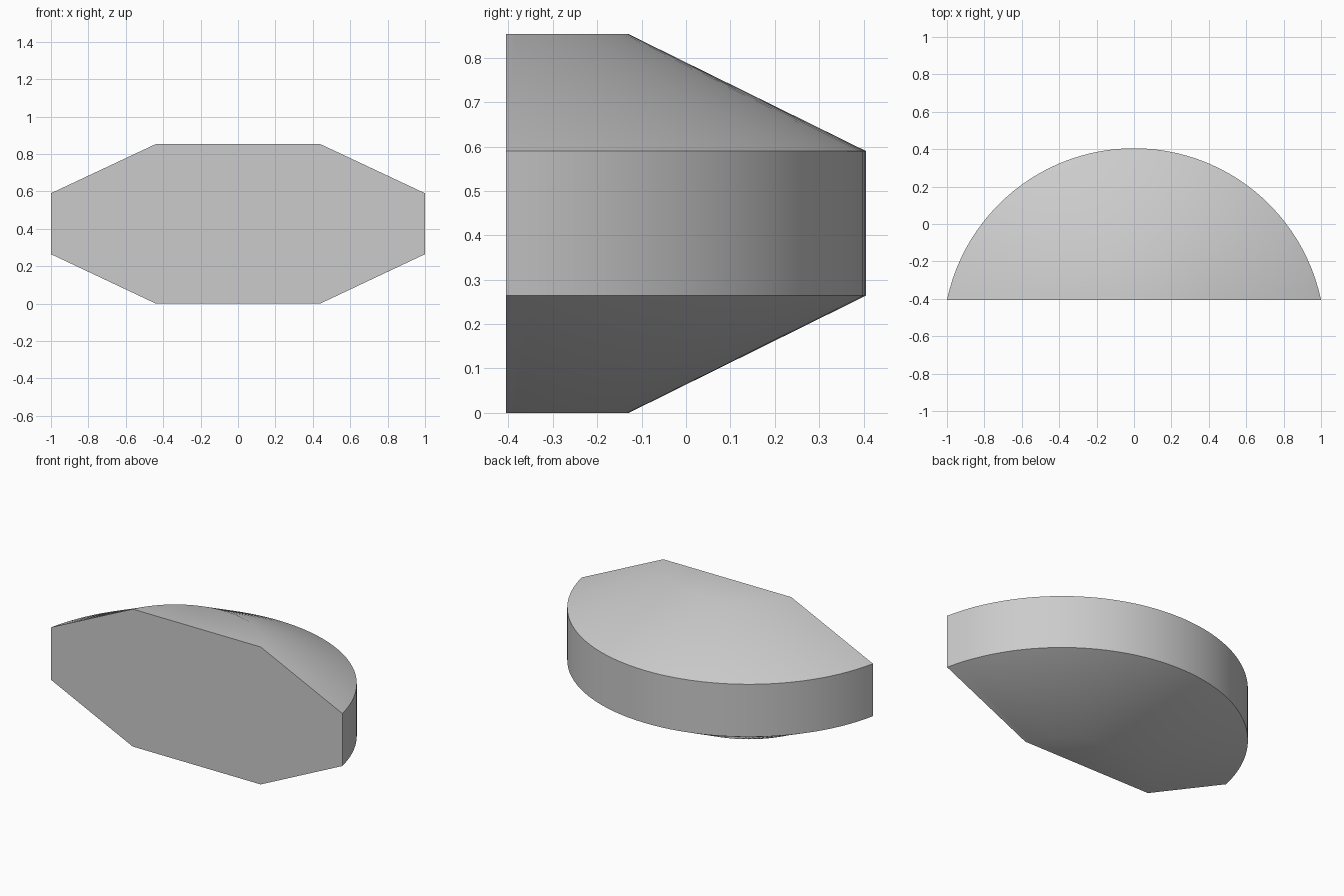
import bpy, bmesh, math

cube = bpy.data.objects.get("Cube")
if cube:
    bpy.data.objects.remove(cube, do_unlink=True)

SEGMENTS = 48
CENTRE_Y, FRONT_Y = -0.617, -0.405
OUTER, INNER = 1.022, 0.488

# Plain grey material
grey = bpy.data.materials.new("light grey")
grey.use_nodes = True
colour = (0.6, 0.6, 0.6, 1)
grey.diffuse_color = colour
grey.node_tree.nodes["Principled BSDF"].inputs["Base Color"].default_value = colour


def arc(bm, radius, z):
    """Arc that begins and ends on the flat front plane."""
    start = math.asin((FRONT_Y - CENTRE_Y) / radius)
    verts = []
    for i in range(SEGMENTS + 1):
        a = start + (math.pi - 2 * start) * i / SEGMENTS
        verts.append(bm.verts.new((radius * math.cos(a),
                                   CENTRE_Y + radius * math.sin(a), z)))
    return verts


# Bevelled half disc: four arcs joined into bottom slope, wall and top slope
bm = bmesh.new()
rings = [arc(bm, r, z) for r, z in
         ((INNER, 0), (OUTER, 0.264), (OUTER, 0.59), (INNER, 0.853))]
for low, high in zip(rings, rings[1:]):
    for i in range(SEGMENTS):
        bm.faces.new((low[i], low[i + 1], high[i + 1], high[i]))

# Flat caps and flat front
bm.faces.new(rings[-1])
bm.faces.new(rings[0][::-1])
bm.faces.new([r[0] for r in rings] + [r[-1] for r in reversed(rings)])
bmesh.ops.recalc_face_normals(bm, faces=bm.faces)

mesh = bpy.data.meshes.new("bevelled_half_disc")
bm.to_mesh(mesh)
bm.free()
mesh.materials.append(grey)
body = bpy.data.objects.new("bevelled_half_disc", mesh)
bpy.context.collection.objects.link(body)

# Smooth curved sides, keep the rims sharp
bpy.ops.object.select_all(action='DESELECT')
body.select_set(True)
bpy.context.view_layer.objects.active = body
bpy.ops.object.shade_smooth_by_angle(angle=math.radians(30))
